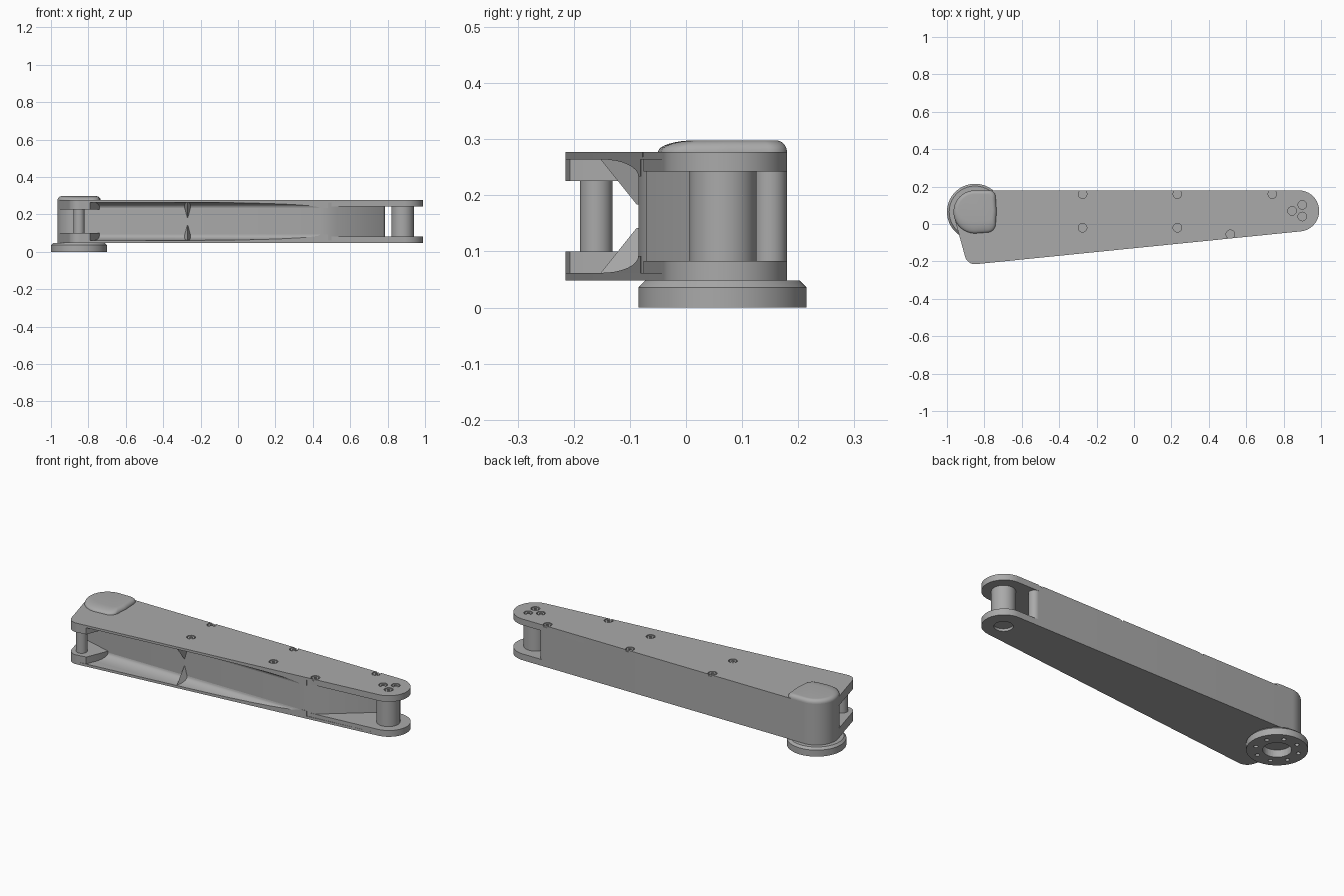
import bpy, bmesh, math
from mathutils import Vector
from mathutils.geometry import convex_hull_2d

if "Cube" in bpy.data.objects:
    bpy.data.objects.remove(bpy.data.objects["Cube"])

grey = bpy.data.materials.new("machined_grey")
grey.use_nodes = True
colour = (0.4, 0.4, 0.4, 1)
grey.diffuse_color = colour
grey.node_tree.nodes["Principled BSDF"].inputs["Base Color"].default_value = colour

# Shared plan positions: (x, y, radius)
HUB = (-0.85, 0.065, 0.115)
POST = (-0.85, -0.16, 0.055)
TIP = (0.88, 0.07, 0.11)
LOW, LOW_IN, HIGH_IN, HIGH = 0.048, 0.062, 0.264, 0.277
MID = (LOW + HIGH) / 2


def outline(*parts):
    """Convex outline around circles (x, y, r) and points (x, y)."""
    pts = []
    for p in parts:
        if len(p) == 2:
            pts.append(Vector(p))
        else:
            pts += [Vector((p[0] + p[2] * math.cos(a * math.tau / 64),
                            p[1] + p[2] * math.sin(a * math.tau / 64))) for a in range(64)]
    return [pts[i] for i in convex_hull_2d(pts)]


def loft(name, rings):
    """Closed solid through rings of equal point count."""
    bm = bmesh.new()
    loops = [[bm.verts.new(p) for p in ring] for ring in rings]
    n = len(loops[0])
    for a, b in zip(loops, loops[1:]):
        for i in range(n):
            j = (i + 1) % n
            bm.faces.new((a[i], a[j], b[j], b[i]))
    bm.faces.new(loops[0])
    bm.faces.new(loops[-1])
    bmesh.ops.recalc_face_normals(bm, faces=bm.faces[:])
    mesh = bpy.data.meshes.new(name)
    bm.to_mesh(mesh)
    bm.free()
    mesh.materials.append(grey)
    ob = bpy.data.objects.new(name, mesh)
    bpy.context.collection.objects.link(ob)
    return ob


def prism(name, pts, z0, z1):
    return loft(name, [[(p[0], p[1], z) for p in pts] for z in (z0, z1)])


def disc(name, x, y, r, z0, z1, sides=48):
    ring = [(x + r * math.cos(i * math.tau / sides), y + r * math.sin(i * math.tau / sides))
            for i in range(sides)]
    return prism(name, ring, z0, z1)


def boolean(ob, tool, operation="DIFFERENCE"):
    mod = ob.modifiers.new("cut", "BOOLEAN")
    mod.object, mod.operation, mod.solver = tool, operation, "EXACT"
    tool.hide_render = True
    tool.hide_set(True)


# Top and bottom plates
plate = outline(HUB, POST, TIP)
bottom_plate = prism("bottom_plate", plate, LOW, LOW_IN)
top_plate = prism("top_plate", plate, HIGH_IN, HIGH)

# Web joining the plates: flat back, front wall, slanted face near the tip
prism("web", outline(HUB, (-0.74, -0.085), (0.44, -0.085), (0.53, -0.07), (0.755, 0.15, 0.03)),
      LOW_IN, HIGH_IN)

# Thickened plate ends
tip_pad = outline(TIP, (0.5, 0.18), (0.5, -0.076))
post_pad = outline(HUB, POST, (-0.79, -0.207), (-0.74, -0.085))
for side, inner in (("bottom", LOW_IN), ("top", HIGH_IN)):
    s = 1 if side == "bottom" else -1
    prism(side + "_tip_pad", tip_pad, inner, inner + s * 0.021)
    prism(side + "_post_pad", post_pad, inner, inner + s * 0.038)

    # Concave fillet between the front wall and the plate
    arc = [(-0.085 - 0.065 * (1 - math.sin(t * math.pi / 16)),
            inner + s * 0.03 * (1 - math.cos(t * math.pi / 16))) for t in range(9)]
    profile = arc + [(-0.08, inner + s * 0.03), (-0.08, inner - s * 0.002),
                     (-0.15, inner - s * 0.002)]
    fillet = loft(side + "_wall_fillet", [[(x, y, z) for y, z in profile] for x in (-0.8, 0.48)])
    boolean(fillet, prism(side + "_fillet_limit", plate, LOW, HIGH), "INTERSECT")

    # Tapered gusset on the front wall
    foot = [(-0.295, -0.08), (-0.27, -0.152), (-0.245, -0.08)]
    peak = [(-0.274, -0.08), (-0.27, -0.088), (-0.266, -0.08)]
    loft(side + "_gusset", [[(x, y, inner) for x, y in foot],
                            [(x, y, inner + s * 0.08) for x, y in peak]])

# Spacer posts
disc("hub_side_post", POST[0], POST[1], 0.029, LOW_IN, HIGH_IN)
tip_post = disc("tip_post", TIP[0], TIP[1] - 0.004, 0.06, LOW_IN, HIGH_IN)
bore = disc("tip_bore_cutter", TIP[0], TIP[1] - 0.004, 0.047, LOW - 0.02, 0.16)
boolean(bottom_plate, bore)
boolean(tip_post, bore)

# Domed cap over the hub, with a gentler slope at the front
cap = outline((-0.85, 0.065, 0.115), (-0.775, 0.145, 0.035), (-0.785, 0.0, 0.045))
rings = []
for k in range(9):
    a = k * math.pi / 16
    shrink, rise = 1 - math.cos(a), math.sin(a)
    rings.append([(-0.85 + (x + 0.85) * (1 - 0.2 * shrink),
                   0.08 + (y - 0.08) * (1 - (0.5 if y < 0.08 else 0.2) * shrink),
                   HIGH + 0.021 * rise) for x, y in cap])
loft("hub_cap", rings)

# Mounting flange with bore and bolt circle
cx, cy = HUB[0], HUB[1]
flange = loft("flange", [[(cx + r * math.cos(i * math.tau / 64), cy + r * math.sin(i * math.tau / 64), z)
                          for i in range(64)]
                         for r, z in ((0.15, 0), (0.15, 0.036), (0.138, LOW))])
boolean(flange, disc("flange_bore_cutter", cx, cy, 0.07, -0.02, 0.04))
for i in range(8):
    a = (i + 0.5) * math.tau / 8
    boolean(flange, disc("flange_hole_cutter", cx + 0.108 * math.cos(a),
                         cy + 0.108 * math.sin(a), 0.011, -0.02, 0.03, 16))

# Countersunk socket screws in the top plate
screws = [(x, y) for x in (-0.275, 0.232) for y in (-0.02, 0.16)]
screws += [(0.74, 0.16), (0.515, -0.055), (0.845, 0.07), (0.9, 0.102), (0.9, 0.04)]
for x, y in screws:
    boolean(top_plate, disc("screw_hole_cutter", x, y, 0.023, HIGH - 0.009, HIGH + 0.02, 24))
    head = disc("screw_head", x, y, 0.018, HIGH - 0.009, HIGH - 0.001, 24)
    boolean(head, disc("socket_cutter", x, y, 0.009, HIGH - 0.006, HIGH + 0.02, 6))

# Smooth the round sides, keep the edges sharp
bpy.ops.object.select_all(action="DESELECT")
for ob in bpy.context.collection.objects:
    if ob.type == "MESH" and not ob.hide_render:
        ob.select_set(True)
        bpy.context.view_layer.objects.active = ob
bpy.ops.object.shade_smooth_by_angle(angle=math.radians(30))
